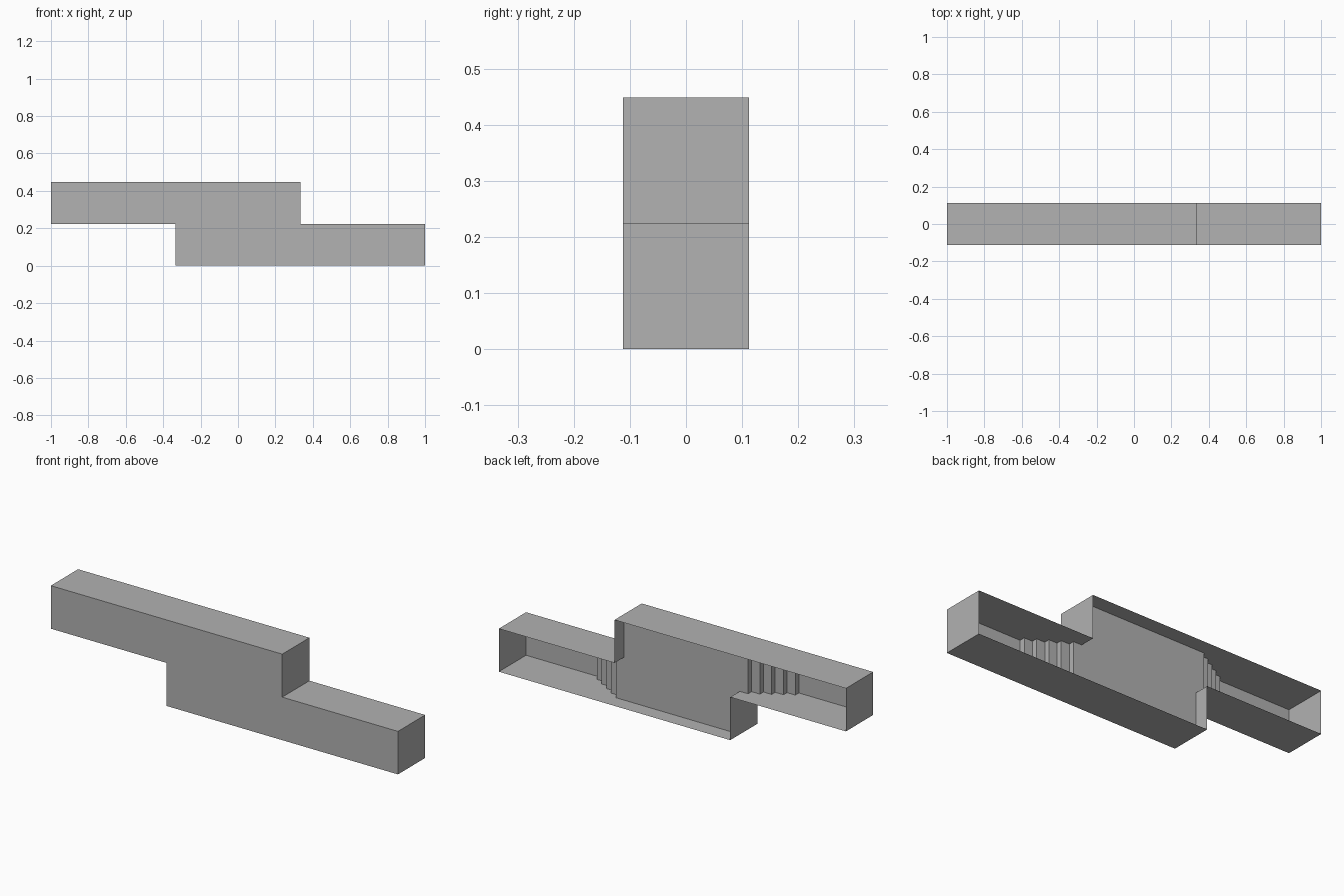
import bpy
import bmesh
from mathutils import Vector

# Remove the default object
if "Cube" in bpy.data.objects:
    bpy.data.objects.remove(bpy.data.objects["Cube"], do_unlink=True)

HALF_DEPTH = 0.112     # half of the front-to-back size
BAR = 0.224            # height of each bar
OVERLAP = 1 / 3        # half-length of the overlapping centre
PANEL_Y = 0.033        # depth position of the recessed panel
STEPS = 5
RUN = 1 / 21

grey = bpy.data.materials.new("plain grey")
grey.use_nodes = True
colour = (0.445, 0.445, 0.445, 1)
grey.diffuse_color = colour
grey.node_tree.nodes["Principled BSDF"].inputs["Base Color"].default_value = colour


def finish(name, bm):
    mesh = bpy.data.meshes.new(name)
    bm.to_mesh(mesh)
    bm.free()
    mesh.materials.append(grey)
    obj = bpy.data.objects.new(name, mesh)
    bpy.context.collection.objects.link(obj)
    return obj


# Thin housing: two staggered bars, open at the back
outline = [(-1, BAR), (-OVERLAP, BAR), (-OVERLAP, 0), (1, 0),
           (1, BAR), (OVERLAP, BAR), (OVERLAP, 2 * BAR), (-1, 2 * BAR)]
bm = bmesh.new()
front = bm.faces.new([bm.verts.new((x, -HALF_DEPTH, z)) for x, z in outline])
extruded = bmesh.ops.extrude_face_region(bm, geom=[front], use_keep_orig=True)["geom"]
bmesh.ops.translate(bm, vec=Vector((0, 2 * HALF_DEPTH, 0)),
                    verts=[g for g in extruded if isinstance(g, bmesh.types.BMVert)])
bmesh.ops.recalc_face_normals(bm, faces=bm.faces)
back = [f for f in bm.faces if f.calc_center_median().y > HALF_DEPTH - 0.001]
bmesh.ops.delete(bm, geom=back, context='FACES_ONLY')
finish("open_back_housing", bm)

# Recessed panel path, stepping down to the inside of the front wall
path = [(-OVERLAP, PANEL_Y)]
rise = (PANEL_Y + HALF_DEPTH) / STEPS
for i in range(STEPS):
    x = OVERLAP + (i + 1) * RUN
    path += [(x, PANEL_Y - i * rise), (x, PANEL_Y - (i + 1) * rise)]


def stepped_panel(name, points, bottom):
    bm = bmesh.new()
    columns = [[bm.verts.new((x, y, bottom + h)) for h in (0, BAR)] for x, y in points]
    for a, b in zip(columns, columns[1:]):
        bm.faces.new((a[0], b[0], b[1], a[1]))
    finish(name, bm)


# The lower panel steps towards +x, the upper one is its mirror image
stepped_panel("lower_stepped_panel", path[::-1], 0)
stepped_panel("upper_stepped_panel", [(-x, y) for x, y in path], BAR)
